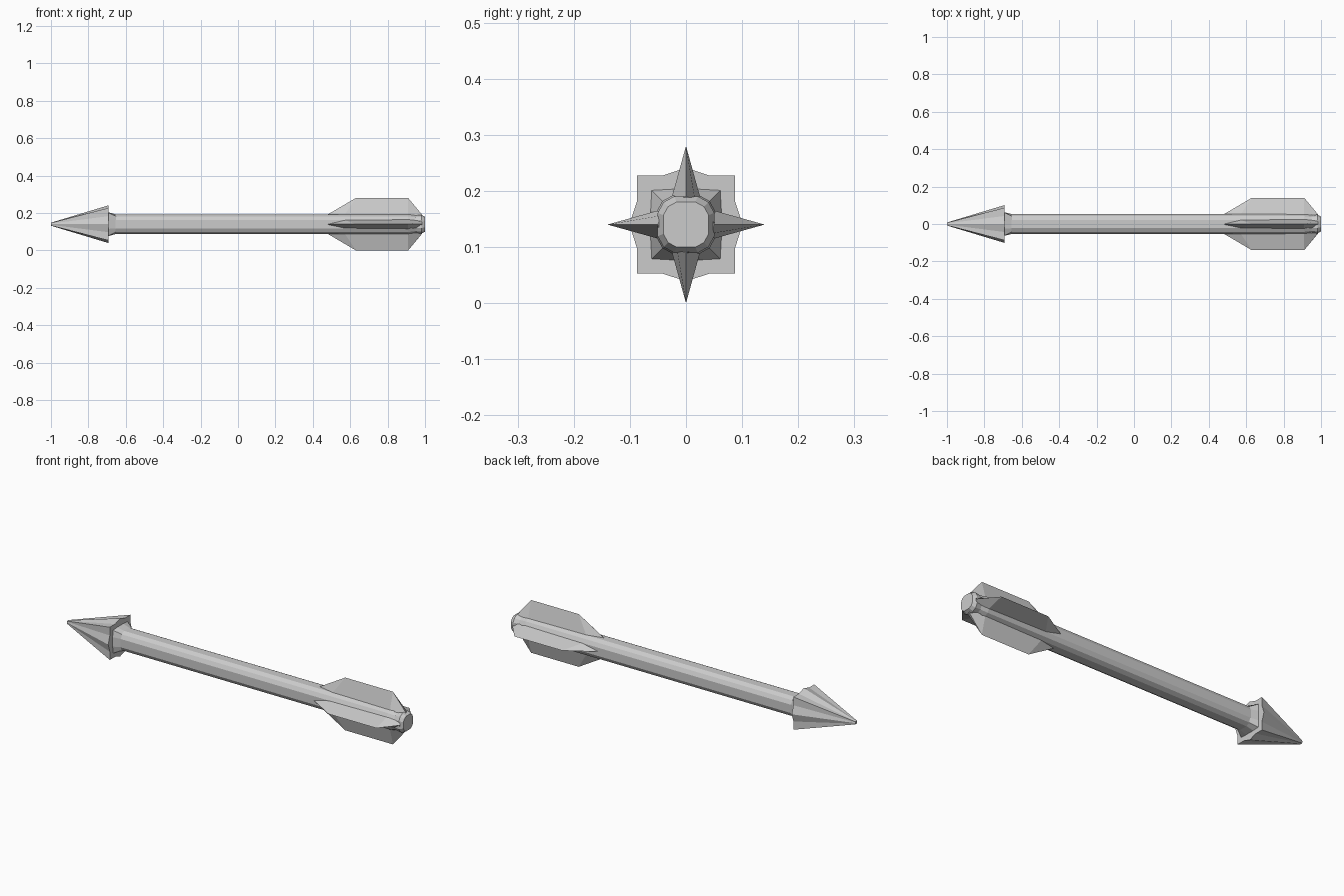
import bpy, bmesh, math
from mathutils import Matrix, Vector

if "Cube" in bpy.data.objects:
    bpy.data.objects.remove(bpy.data.objects["Cube"])

ZC = 0.14  # height of the arrow's axis


def finish(bm, name):
    bmesh.ops.recalc_face_normals(bm, faces=bm.faces)
    mesh = bpy.data.meshes.new(name)
    bm.to_mesh(mesh)
    bm.free()
    obj = bpy.data.objects.new(name, mesh)
    obj.location.z = ZC
    bpy.context.collection.objects.link(obj)
    return obj


def ring(quarter):
    # repeat the (y, z) points of one quarter around the axis
    pts = []
    for k in range(4):
        c, s = round(math.cos(k * math.pi / 2)), round(math.sin(k * math.pi / 2))
        pts += [(y * c - z * s, y * s + z * c) for y, z in quarter]
    return pts


def loft(name, stations):
    # stations: (x, scale, outline), joined in order and capped
    bm = bmesh.new()
    rows = [[bm.verts.new((x, y * s, z * s)) for y, z in outline]
            for x, s, outline in stations]
    n = len(rows[0])
    for a, b in zip(rows, rows[1:]):
        for i in range(n):
            j = (i + 1) % n
            bm.faces.new((a[i], a[j], b[j], b[i]))
    bm.faces.new(rows[0])
    bm.faces.new(rows[-1])
    return finish(bm, name)


# Shaft with a slightly flared, bevelled nock
shaft_ring = ring([(0.053, -0.022), (0.053, 0.022), (0.042, 0.042)])
loft("shaft", [(-0.70, 1, shaft_ring), (0.91, 1, shaft_ring),
               (0.95, 0.88, shaft_ring), (0.98, 0.95, shaft_ring),
               (1.0, 0.76, shaft_ring)])

# Faceted star-section head with a stepped back
star = ring([(0.101, 0), (0.087, 0.043), (0.087, 0.087), (0.043, 0.087)])
collar = ring([(0.063, 0), (0.063, 0.025), (0.061, 0.061), (0.025, 0.063)])
neck = ring([(0.052, 0), (0.052, 0.022), (0.041, 0.041), (0.022, 0.052)])
loft("arrow_head", [(-1.0, 0.08, star), (-0.692, 1, star),
                    (-0.692, 1, collar), (-0.65, 1, neck)])

# Four wedge-section fins
base = [(0.48, 0.0, 0.050), (0.57, 0.022, 0.050), (0.91, 0.025, 0.050),
        (0.985, 0.016, 0.045)]
edge = [(0.48, 0.052), (0.63, 0.14), (0.91, 0.14), (0.985, 0.05)]
for k, name in enumerate(("top", "front", "bottom", "back")):
    bm = bmesh.new()
    rot = Matrix.Rotation(k * math.pi / 2, 3, 'X')
    rows = []
    for (bx, w, h), (ex, eh) in zip(base, edge):
        w = max(w, 0.003)
        rows.append([bm.verts.new(rot @ Vector(p)) for p in
                     ((bx, -w, h), (ex, 0, eh), (bx, w, h))])
    for a, b in zip(rows, rows[1:]):
        for i in range(3):
            j = (i + 1) % 3
            bm.faces.new((a[i], a[j], b[j], b[i]))
    bm.faces.new(rows[0])
    bm.faces.new(rows[-1])
    finish(bm, "fin_" + name)
